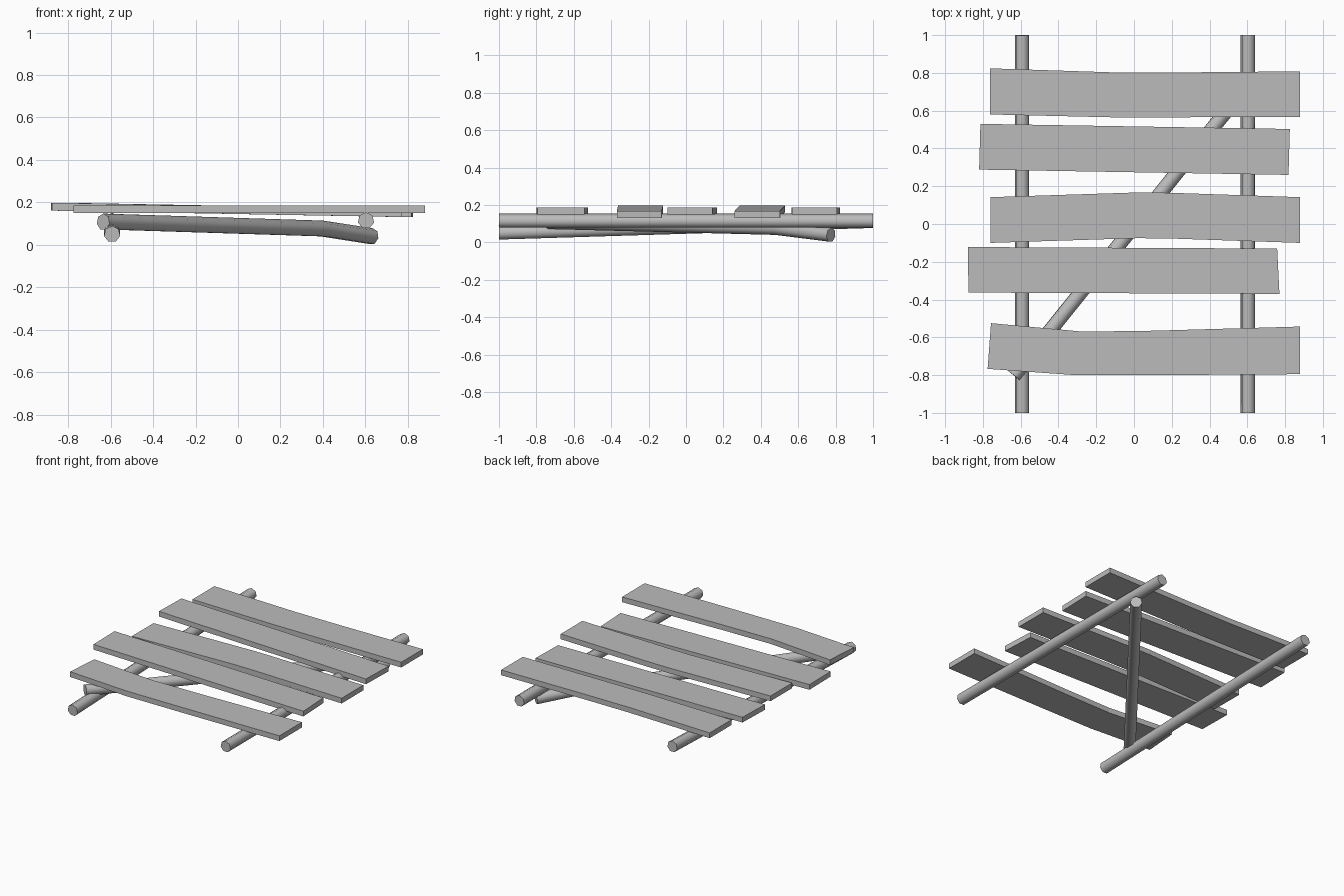
import bpy, bmesh, math
from mathutils import Vector

cube = bpy.data.objects.get("Cube")
if cube:
    bpy.data.objects.remove(cube, do_unlink=True)

# Single weathered grey for all the timber
wood = bpy.data.materials.new("grey_wood")
wood.use_nodes = True
grey = (0.5, 0.5, 0.5, 1)
wood.diffuse_color = grey
wood.node_tree.nodes["Principled BSDF"].inputs["Base Color"].default_value = grey


def loft(name, rings, smooth=False):
    """Skin a row of matching rings and cap both ends."""
    bm = bmesh.new()
    loops = [[bm.verts.new(p) for p in ring] for ring in rings]
    n = len(loops[0])
    for a, b in zip(loops, loops[1:]):
        for i in range(n):
            j = (i + 1) % n
            bm.faces.new((a[i], a[j], b[j], b[i]))
    bm.faces.new(loops[0])
    bm.faces.new(loops[-1])
    bmesh.ops.recalc_face_normals(bm, faces=bm.faces)
    mesh = bpy.data.meshes.new(name)
    bm.to_mesh(mesh)
    bm.free()
    mesh.materials.append(wood)
    obj = bpy.data.objects.new(name, mesh)
    bpy.context.collection.objects.link(obj)
    if smooth:
        bpy.ops.object.select_all(action="DESELECT")
        obj.select_set(True)
        bpy.context.view_layer.objects.active = obj
        bpy.ops.object.shade_smooth_by_angle(angle=math.radians(65))
    return obj


def pole(name, path, radius=0.039, sides=7):
    """Round pole following a path of points."""
    pts = [Vector(p) for p in path]
    rings = []
    for i, p in enumerate(pts):
        d = (pts[min(i + 1, len(pts) - 1)] - pts[max(i - 1, 0)]).normalized()
        side = d.cross(Vector((0, 0, 1))).normalized()
        up = side.cross(d)
        angles = [2 * math.pi * k / sides for k in range(sides)]
        rings.append([p + radius * (side * math.sin(a) + up * math.cos(a)) for a in angles])
    return loft(name, rings, smooth=True)


def plank(name, front, back, z_left, z_right, thick=0.037):
    """Board from matching front and back edge outlines, tilted along x."""
    x0, x1 = front[0][0], front[-1][0]
    rings = []
    for f, b in zip(front, back):
        z = z_left + (z_right - z_left) * (f[0] - x0) / (x1 - x0)
        rings.append([(*f, z), (*b, z), (*b, z + thick), (*f, z + thick)])
    return loft(name, rings)


# Two side rails and the diagonal brace below the boards
pole("left_side_rail", [(0.603, -1, 0.114), (0.603, 1, 0.114)])
pole("right_side_rail", [(-0.593, -1, 0.05), (-0.593, 1, 0.112)])
pole("diagonal_brace", [(-0.635, -0.802, 0.108), (0.4, 0.487, 0.075), (0.632, 0.775, 0.039)])

# Five uneven boards, front to back
plank("plank_1", [(-0.775, -0.767), (-0.31, -0.8), (0.1, -0.8), (0.88, -0.795)],
      [(-0.757, -0.525), (-0.27, -0.57), (0.1, -0.565), (0.88, -0.543)], 0.149, 0.149)
plank("plank_2", [(-0.876, -0.363), (0.77, -0.37)],
      [(-0.88, -0.122), (0.758, -0.13)], 0.161, 0.131)
plank("plank_3", [(-0.76, -0.1), (0.02, -0.075), (0.2, -0.077), (0.88, -0.1)],
      [(-0.76, 0.142), (0.02, 0.167), (0.2, 0.165), (0.88, 0.142)], 0.149, 0.149)
plank("plank_4", [(-0.82, 0.288), (0.818, 0.26)],
      [(-0.813, 0.53), (0.825, 0.503)], 0.161, 0.131)
plank("plank_5", [(-0.762, 0.58), (-0.12, 0.565), (0.2, 0.565), (0.88, 0.566)],
      [(-0.762, 0.824), (-0.12, 0.803), (0.2, 0.802), (0.88, 0.808)], 0.149, 0.149)
